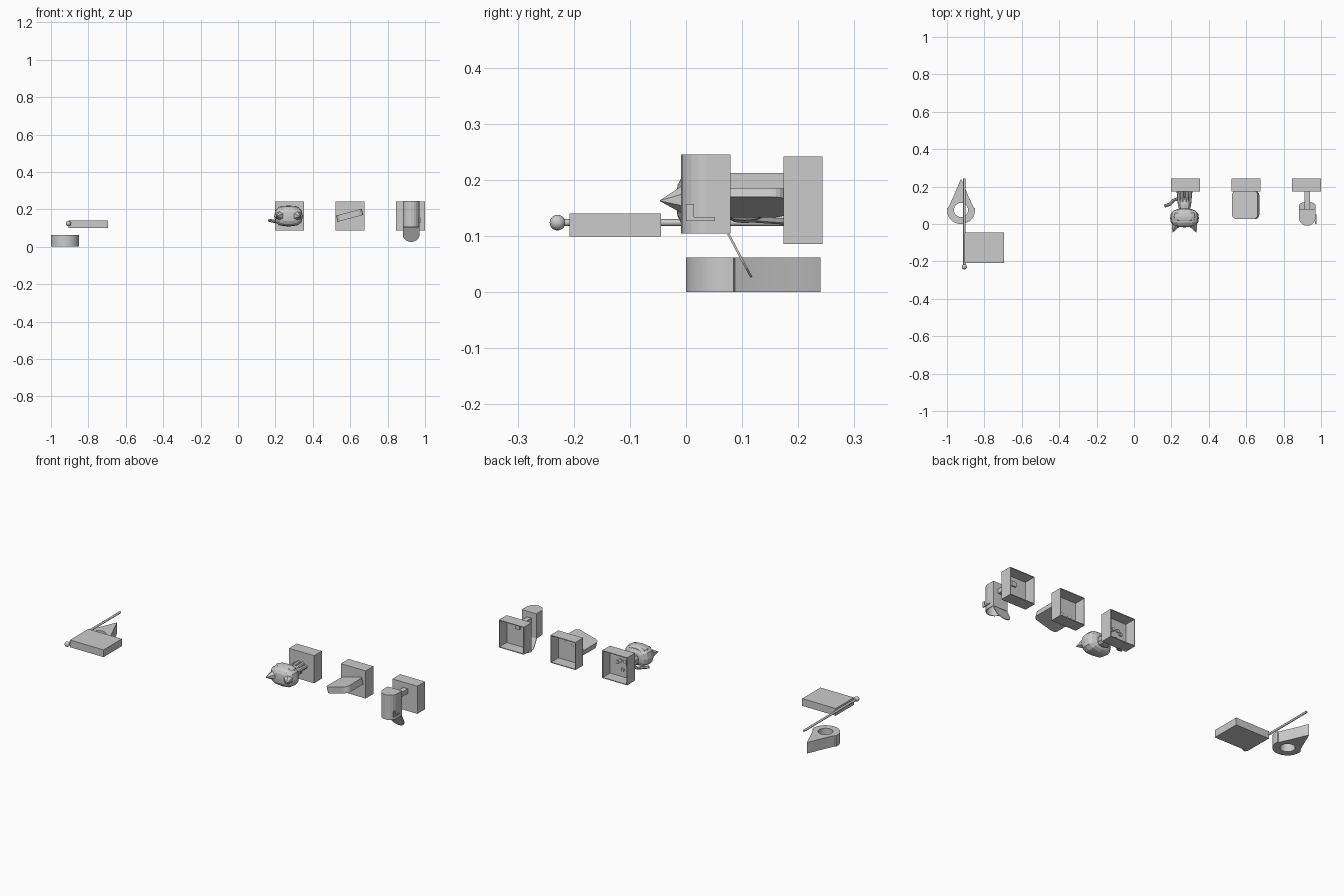
import bpy, bmesh, math
from mathutils import Matrix, Vector

if "Cube" in bpy.data.objects:
    bpy.data.objects.remove(bpy.data.objects["Cube"])


def finish(name, bm, smooth=False):
    bmesh.ops.recalc_face_normals(bm, faces=bm.faces[:])
    me = bpy.data.meshes.new(name)
    bm.to_mesh(me)
    bm.free()
    ob = bpy.data.objects.new(name, me)
    bpy.context.collection.objects.link(ob)
    if smooth:
        bpy.ops.object.select_all(action='DESELECT')
        ob.select_set(True)
        bpy.context.view_layer.objects.active = ob
        bpy.ops.object.shade_smooth_by_angle(angle=math.radians(35))
    return ob


def bevel(ob, width, segs=2):
    m = ob.modifiers.new("bevel", 'BEVEL')
    m.width, m.segments, m.limit_method = width, segs, 'ANGLE'


def solidify(ob, t):
    m = ob.modifiers.new("wall", 'SOLIDIFY')
    m.thickness, m.offset = t, -1


def box(name, lo, hi, open_back=False):
    lo, hi = Vector(lo), Vector(hi)
    bm = bmesh.new()
    bmesh.ops.create_cube(bm, size=1, matrix=Matrix.Translation((lo + hi) / 2) @ Matrix.Diagonal((hi - lo).to_4d()))
    for v in bm.verts:
        v.co = v.co
    if open_back:
        back = max(bm.faces, key=lambda f: f.calc_center_median().y)
        bmesh.ops.delete(bm, geom=[back], context='FACES_ONLY')
    return finish(name, bm)


def prism(name, pts, h, mat=Matrix(), open_bottom=False):
    bm = bmesh.new()
    f = bm.faces.new([bm.verts.new((x, y, 0)) for x, y in pts])
    ext = bmesh.ops.extrude_face_region(bm, geom=[f], use_keep_orig=not open_bottom)
    for v in ext['geom']:
        if isinstance(v, bmesh.types.BMVert):
            v.co.z += h
    if open_bottom:
        low = [f for f in bm.faces if all(abs(v.co.z) < 1e-6 for v in f.verts)]
        bmesh.ops.delete(bm, geom=low, context='FACES_ONLY')
    bmesh.ops.transform(bm, matrix=mat, verts=bm.verts[:])
    return finish(name, bm)


def rod(name, a, b, r1, r2, n=8, smooth=False):
    a, b = Vector(a), Vector(b)
    bm = bmesh.new()
    q = (b - a).to_track_quat('Z', 'Y').to_matrix().to_4x4()
    bmesh.ops.create_cone(bm, cap_ends=True, segments=n, radius1=r1, radius2=r2, depth=(b - a).length,
                          matrix=Matrix.Translation((a + b) / 2) @ q)
    return finish(name, bm, smooth)


def ball(name, c, r, u=12, v=8, power=1.0, smooth=False):
    # ball with its pole along y; a power under 1 makes it boxier
    bm = bmesh.new()
    bmesh.ops.create_uvsphere(bm, u_segments=u, v_segments=v, radius=1, matrix=Matrix.Rotation(math.pi / 2, 4, 'X'))
    for p in bm.verts:
        p.co = Vector([c[i] + r[i] * math.copysign(abs(p.co[i]) ** power, p.co[i]) for i in range(3)])
    return finish(name, bm, smooth)


# Map pin: teardrop ring lying flat
R, N, cx, cy = 0.075, 48, -0.925, 0.075
bm = bmesh.new()
loops = []
for i in range(N):
    a = 2 * math.pi * i / N
    x, y = R * math.cos(a), R * math.sin(a)
    if y > 0.015:
        t = (y - 0.015) / (R - 0.015)
        s = (math.pi / 2 - abs(a - math.pi / 2)) / (math.pi / 2)
        y = 0.165 * (0.35 * s + 0.65 * s * s)
        x = math.copysign(R * (1 - s) ** 0.8 * (1 + 0.45 * s * (1 - s)), x) if s < 0.999 else 0
        x = max(-R, min(R, x))
    ix, iy = 0.038 * math.cos(a), 0.038 * math.sin(a)
    loops.append([bm.verts.new((cx + p, cy + q, z)) for p, q, z in
                  ((x, y, 0), (x, y, 0.062), (ix, iy, 0.062), (ix, iy, 0))])
for i in range(N):
    p, q = loops[i], loops[(i + 1) % N]
    for k in range(4):
        bm.faces.new((p[k], q[k], q[(k + 1) % 4], p[(k + 1) % 4]))
finish("map_pin", bm, True)

# Flag on a pole
rod("flag_pole", (-0.907, -0.23, 0.124), (-0.907, 0.243, 0.124), 0.006, 0.006, 16, True)
ball("flag_pole_knob", (-0.907, -0.229, 0.124), (0.014,) * 3, 16, 10, smooth=True)
box("flag_panel", (-0.905, -0.208, 0.099), (-0.695, -0.045, 0.14))

# Three hollow pedestals, open at the back
for i, x in enumerate((0.276, 0.599, 0.922)):
    ob = box(f"pedestal_{i + 1}", (x - 0.078, 0.174, 0.086), (x + 0.078, 0.243, 0.242), True)
    solidify(ob, 0.006)

# Cat figure: boxy head, ears, body, legs and tail
hx = 0.27
ball("cat_head", (hx, 0.032, 0.163), (0.077, 0.05, 0.055), 12, 8, 0.72)
for s in (-1, 1):
    rod("cat_ear", (hx + s * 0.045, 0.0, 0.165), (hx + s * 0.064, -0.046, 0.163), 0.029, 0.001, 6)
ball("cat_face", (hx, 0.04, 0.195), (0.062, 0.032, 0.025), 12, 6, 0.72)
ball("cat_body", (hx, 0.105, 0.155), (0.036, 0.04, 0.032), 10, 8, 0.8)
for dx, dz in ((-0.03, 0.015), (-0.013, 0.028), (0.013, 0.028), (0.03, 0.015), (0, -0.022)):
    rod("cat_leg", (hx + dx * 0.8, 0.11, 0.152 + dz * 0.7), (hx + dx * 1.1, 0.184, 0.152 + dz), 0.012, 0.010, 8)
tail = [(0.25, 0.138, 0.142), (0.212, 0.128, 0.136), (0.192, 0.106, 0.136), (0.164, 0.096, 0.142)]
for i in range(3):
    rod("cat_tail", tail[i], tail[i + 1], 0.009, 0.008, 8)

# Tilted rounded slab, left plain
pts = []
for k, (sx, sy) in enumerate(((1, 1), (-1, 1), (-1, -1), (1, -1))):
    for j in range(6):
        a = math.pi / 2 * (k + j / 5)
        pts.append((sx * 0.046 + 0.025 * math.cos(a), sy * 0.051 + 0.025 * math.sin(a)))
m = Matrix.Translation((0.597, 0.102, 0.168)) @ Matrix.Rotation(math.radians(-15), 4, 'Y') @ Matrix.Translation((0, 0, -0.017))
prism("rounded_slab", pts, 0.034, m)

# Letterbox: arched hollow shell, door, post and side flag
mx, r = 0.926, 0.045
arch = [(mx + r, 0.079)] + [(mx + r * math.cos(a), 0.036 - r * math.sin(a)) for a in
                            [math.pi * i / 10 for i in range(11)]] + [(mx - r, 0.079)]
shell = prism("letterbox_shell", arch, 0.14, Matrix.Translation((0, 0, 0.105)), True)
solidify(shell, 0.004)
door = [(x - mx, y - 0.079) for x, y in arch]
tilt = Matrix.Translation((mx, 0.077, 0.105)) @ Matrix.Rotation(math.radians(118), 4, 'X')
prism("letterbox_door", door, 0.004, tilt)
box("letterbox_post", (mx - 0.014, 0.075, 0.185), (mx + 0.014, 0.184, 0.212))
box("letterbox_flag_arm", (mx + r - 0.002, 0.006, 0.127), (mx + r + 0.004, 0.052, 0.134))
box("letterbox_flag_tab", (mx + r - 0.002, 0.0, 0.127), (mx + r + 0.004, 0.014, 0.157))
